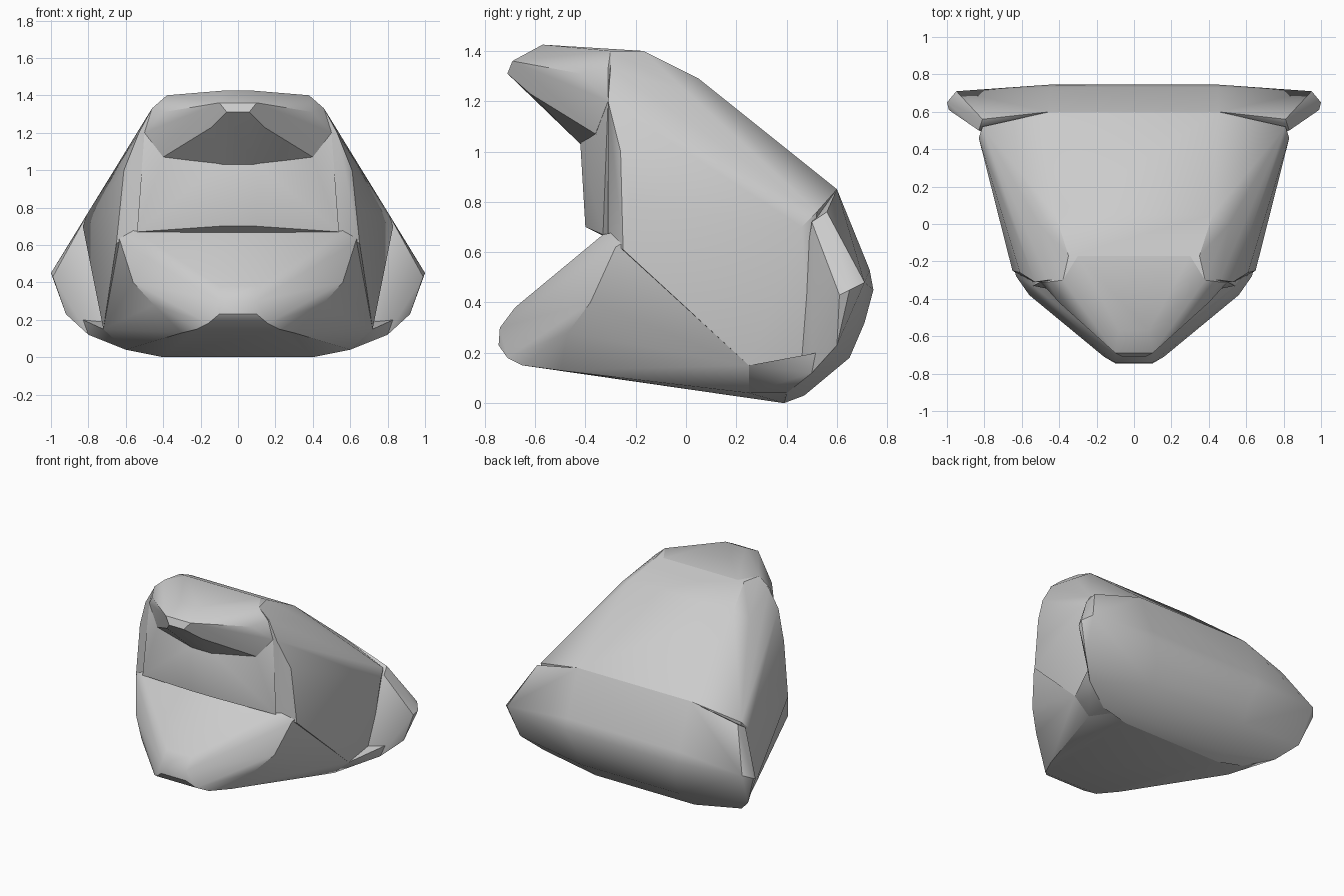
import bpy, bmesh, math

cube = bpy.data.objects.get("Cube")
if cube:
    bpy.data.objects.remove(cube, do_unlink=True)

grey = bpy.data.materials.new("plain grey")
grey.use_nodes = True
GREY = (0.6, 0.6, 0.6, 1)
grey.diffuse_color = GREY
grey.node_tree.nodes["Principled BSDF"].inputs["Base Color"].default_value = GREY


def shell(name, points):
    """Faceted convex part, mirrored across x."""
    bm = bmesh.new()
    for x, y, z in points:
        for side in (-1, 1):
            bm.verts.new((side * x, y, z))
    bmesh.ops.remove_doubles(bm, verts=bm.verts[:], dist=0.001)
    hull = bmesh.ops.convex_hull(bm, input=bm.verts[:])
    spare = [v for v in hull["geom_interior"] if isinstance(v, bmesh.types.BMVert)]
    bmesh.ops.delete(bm, geom=spare, context='VERTS')
    bmesh.ops.recalc_face_normals(bm, faces=bm.faces[:])
    mesh = bpy.data.meshes.new(name)
    bm.to_mesh(mesh)
    bm.free()
    mesh.materials.append(grey)
    obj = bpy.data.objects.new(name, mesh)
    bpy.context.collection.objects.link(obj)
    bpy.ops.object.select_all(action='DESELECT')
    obj.select_set(True)
    bpy.context.view_layer.objects.active = obj
    bpy.ops.object.shade_smooth_by_angle(angle=math.radians(35))
    return obj


# Upper body with the long sloping back
shell("torso", [
    (.38, -.3, 1.4), (.46, -.3, 1.33), (.35, -.17, 1.4), (.42, .05, 1.29),
    (.51, 0, 1.24), (.53, -.31, 1.2), (.61, -.26, 1), (.64, -.22, .8),
    (.65, -.25, .61), (.67, -.13, .72), (.45, .6, .85), (.81, .52, .76),
    (.83, .46, .7), (.54, -.31, .65), (.72, .25, .15), (.72, .5, .15)])

# Wide seat with its pointed front lip
shell("lower_body", [
    (.1, -.68, .38), (.1, -.74, .3), (.1, -.745, .23), (.16, -.71, .18),
    (.22, -.65, .15), (.54, -.33, .67), (.63, -.28, .62), (.56, -.38, .4),
    (.45, -.47, .28), (.36, -.48, .2), (.3, -.5, .13), (.67, -.13, .71),
    (.72, .25, .15), (.6, .25, .04), (.4, .39, 0), (.77, .4, .69),
    (.72, .5, .15)])

# Overhanging pointed hood
shell("hood", [
    (.08, -.57, 1.425), (.1, -.69, 1.36), (.06, -.71, 1.31), (.14, -.62, 1.23),
    (.2, -.53, 1.18), (.4, -.42, 1.31), (.38, -.3, 1.4), (.46, -.31, 1.33),
    (.5, -.31, 1.2), (.4, -.36, 1.07), (.08, -.42, 1.03), (.3, -.17, 1.4)])

# Raised panel under the hood
shell("front_panel", [
    (.5, -.31, 1.2), (.54, -.33, .67), (.4, -.36, 1.06), (.1, -.42, 1.03),
    (.1, -.4, .7), (.4, -.2, 1.1), (.4, -.2, .6)])

# Flared rear rim with outer tips
shell("rear_flare", [
    (1, .65, .45), (.99, .61, .43), (.95, .71, .48), (.92, .6, .23),
    (.8, .5, .12), (.6, .4, .04), (.4, .39, 0), (.4, .47, .03),
    (.83, .5, .72), (.81, .56, .76), (.45, .745, .45), (.45, .73, .53),
    (.45, .66, .69), (.45, .6, .85), (.4, .65, .18), (.4, .71, .32)])

# Small ledge below each rear side hollow
shell("hollow_ledge", [
    (.72, .25, .15), (.6, .25, .04), (.8, .5, .12), (.83, .52, .2), (.6, .4, .04)])
